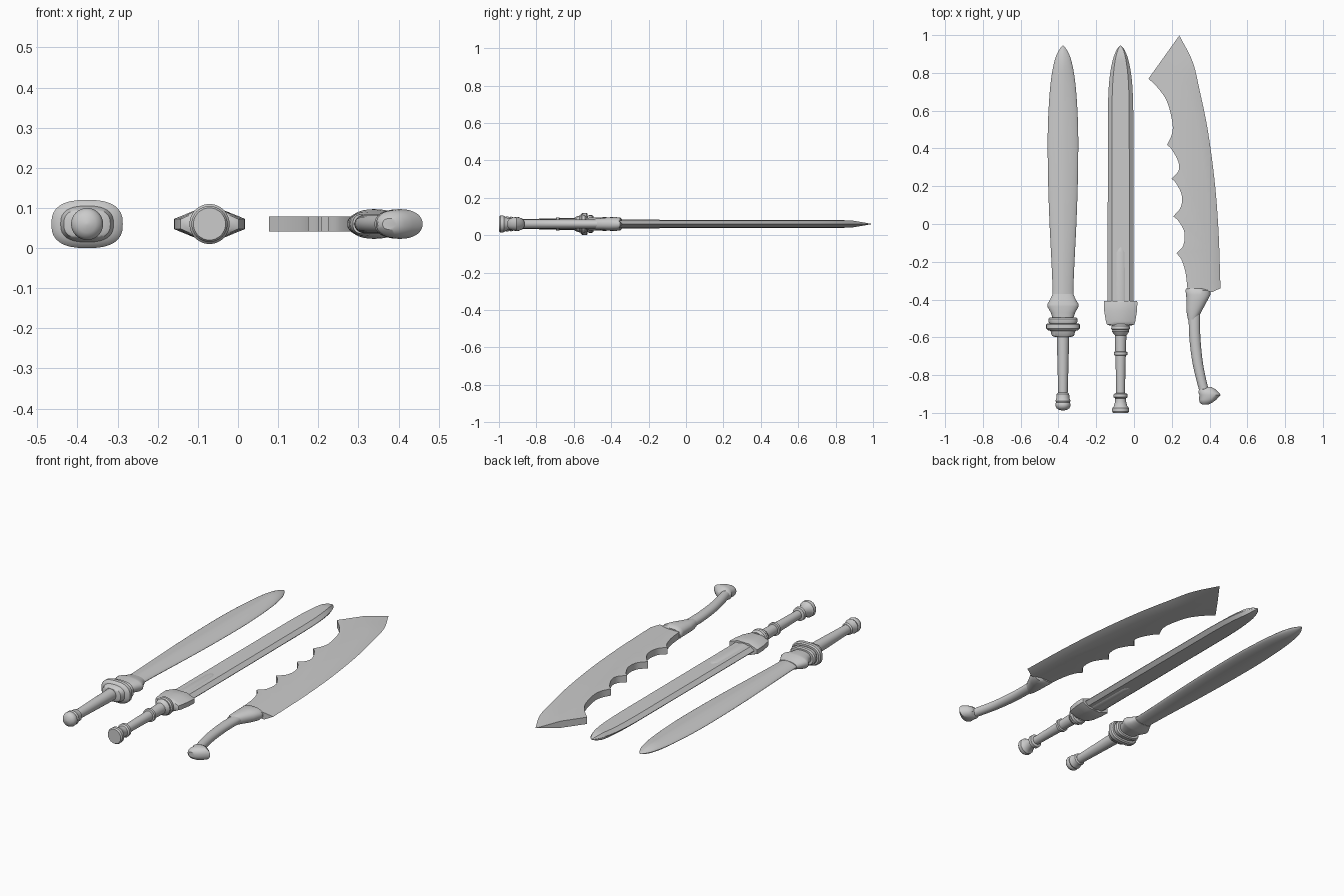
import bpy, bmesh, math
from mathutils import Vector

if "Cube" in bpy.data.objects:
    bpy.data.objects.remove(bpy.data.objects["Cube"])

ZC = 0.06  # all three swords lie flat around this height


def finish(name, bm, angle=35):
    bmesh.ops.recalc_face_normals(bm, faces=bm.faces)
    me = bpy.data.meshes.new(name)
    bm.to_mesh(me)
    bm.free()
    ob = bpy.data.objects.new(name, me)
    bpy.context.collection.objects.link(ob)
    bpy.ops.object.select_all(action='DESELECT')
    ob.select_set(True)
    bpy.context.view_layer.objects.active = ob
    bpy.ops.object.shade_smooth_by_angle(angle=math.radians(angle))
    return ob


def oval(n=2.0, count=32):
    """Unit superellipse: n=2 round, lower is lens-like, higher is boxy."""
    pts = []
    for i in range(count):
        a = 2 * math.pi * i / count
        c, s = math.cos(a), math.sin(a)
        pts.append((math.copysign(abs(c) ** (2 / n), c), math.copysign(abs(s) ** (2 / n), s)))
    return pts


def hexa(flat, edge):
    return [(1, edge), (flat, 1), (-flat, 1), (-1, edge),
            (-1, -edge), (-flat, -1), (flat, -1), (1, -edge)]


def loft(name, rows, section, angle=35):
    """Skin sections along y; each row is (y, centre x, half width, half height)."""
    bm = bmesh.new()
    rings = [[bm.verts.new((cx + w * px, y, ZC + h * pz)) for px, pz in section]
             for y, cx, w, h in rows]
    k = len(section)
    for a, b in zip(rings, rings[1:]):
        for i in range(k):
            bm.faces.new((a[i], a[(i + 1) % k], b[(i + 1) % k], b[i]))
    bm.faces.new(rings[0])
    bm.faces.new(rings[-1])
    return finish(name, bm, angle)


def turned(name, x, rows):
    return loft(name, [(y, x, r, r) for y, r in rows], oval())


def flat_rows(x, rows):
    return [(y, x, w, h) for y, w, h in rows]


def spline(pts, steps=6):
    """Catmull-Rom through 2D points."""
    p = [Vector(q) for q in pts]
    p = [2 * p[0] - p[1]] + p + [2 * p[-1] - p[-2]]
    out = []
    for i in range(1, len(p) - 2):
        a, b, c, d = p[i - 1:i + 3]
        for s in range(steps):
            t = s / steps
            out.append(0.5 * (2 * b + (c - a) * t + (2 * a - 5 * b + 4 * c - d) * t * t
                              + (3 * b - a - 3 * c + d) * t ** 3))
    return out + [p[-2]]


# ---- Left sword: leaf blade, oval guard ----
X1 = -0.376
leaf = spline([(-.43, .058), (-.35, .055), (-.2, .061), (0, .071), (.2, .078), (.4, .081),
               (.55, .079), (.7, .070), (.8, .058), (.88, .040), (.925, .018), (.945, .002)], 3)
loft("leaf_blade", [(y, X1, w, min(.021, w * .4 + .001)) for y, w in leaf], oval(1.6))
loft("leaf_blade_collar", flat_rows(X1, [(-.37, .054, .022), (-.40, .068, .029), (-.425, .083, .036),
     (-.437, .083, .037), (-.47, .064, .034), (-.50, .055, .033)]), oval(2.3))
loft("leaf_upper_guard", flat_rows(X1, [(-.495, .070, .042), (-.502, .077, .047), (-.518, .077, .047),
     (-.53, .068, .042)]), oval(2.6))
loft("leaf_guard", flat_rows(X1, [(-.526, .083, .054), (-.533, .089, .06), (-.552, .089, .06),
     (-.562, .080, .052), (-.566, .066, .045), (-.592, .058, .038), (-.597, .045, .034)]), oval(2.6))
turned("leaf_grip", X1, [(-.59, .033), (-.75, .029), (-.90, .025)])
turned("leaf_pommel", X1, [(-.893, .027), (-.90, .033), (-.92, .034), (-.937, .040), (-.945, .036),
       (-.95, .039), (-.962, .040), (-.975, .034), (-.983, .022), (-.988, .004)])

# ---- Middle sword: straight blade with short rib, block guard ----
X2 = -0.071
tip = spline([(.62, .067), (.72, .063), (.8, .055), (.87, .041), (.92, .022), (.945, .002)], 4)
straight = [(-.43, .068), (.1, .068)] + [tuple(p) for p in tip]
loft("straight_blade", [(y, X2, w, min(.0195, w * .5)) for y, w in straight], hexa(.68, .06), 25)
loft("straight_blade_rib", flat_rows(X2, [(-.42, .040, .025), (-.15, .036, .024), (-.13, .024, .021),
     (-.115, .004, .018)]), oval())
loft("straight_guard", flat_rows(X2, [(-.408, .086, .031), (-.413, .089, .033), (-.46, .087, .034),
     (-.515, .078, .034), (-.532, .072, .031), (-.537, .058, .027)]), hexa(.42, .38), 40)
turned("straight_grip_collar", X2, [(-.53, .038), (-.54, .048), (-.555, .050), (-.562, .044),
       (-.57, .045), (-.583, .036), (-.59, .030)])
turned("straight_grip", X2, [(-.58, .031), (-.75, .026), (-.91, .023)])
turned("straight_grip_ring", X2, [(-.675, .028), (-.678, .036), (-.693, .036), (-.696, .028)])
turned("straight_pommel", X2, [(-.895, .025), (-.90, .036), (-.917, .037), (-.923, .029), (-.94, .029),
       (-.965, .036), (-.974, .044), (-.992, .045), (-1.0, .040)])

# ---- Right sword: curved cleaver with scalloped back ----
scallops = [
    [(.283, -.345), (.273, -.26), (.252, -.19), (.225, -.155)],
    [(.225, -.155), (.260, -.115), (.267, -.045), (.236, .015), (.208, .04)],
    [(.208, .04), (.248, .09), (.252, .155), (.223, .215), (.199, .24)],
    [(.199, .24), (.234, .278), (.236, .325), (.203, .39), (.175, .42)],
    [(.175, .42), (.199, .47), (.204, .53), (.178, .64), (.135, .71), (.077, .77)]]
back = []
for seg in scallops:
    back += spline(seg, 5)[:-1]
back.append(Vector(scallops[-1][-1]))
edge = spline([(.458, -.34), (.447, -.03), (.426, .235), (.39, .5), (.347, .71), (.31, .86), (.24, .998)])
bevel = spline([(.415, -.36), (.402, -.03), (.38, .235), (.338, .5), (.288, .71), (.238, .81), (.16, .886)])

bm = bmesh.new()
T = 0.019
vb, vr = {}, {}
for s in (1, -1):
    vb[s] = [bm.verts.new((p.x, p.y, ZC + s * T)) for p in back]
    vr[s] = [bm.verts.new((p.x, p.y, ZC + s * T)) for p in bevel]
ve = [bm.verts.new((p.x, p.y, ZC)) for p in edge]
for s in (1, -1):
    bm.faces.new(vb[s] + vr[s][::-1])  # broad side
    for i in range(len(ve) - 1):       # cutting bevel
        bm.faces.new((vr[s][i], vr[s][i + 1], ve[i + 1], ve[i]))
for i in range(len(back) - 1):         # thick scalloped back
    bm.faces.new((vb[1][i], vb[1][i + 1], vb[-1][i + 1], vb[-1][i]))
for i in (0, -1):                      # heel and end
    bm.faces.new((vb[1][i], vr[1][i], ve[i], vr[-1][i], vb[-1][i]))
finish("cleaver_blade", bm)

loft("cleaver_collar", [(-.342, .325, .048, .026), (-.352, .338, .066, .034), (-.375, .340, .064, .037),
     (-.41, .332, .054, .036), (-.445, .322, .045, .032), (-.48, .314, .034, .029),
     (-.505, .308, .022, .024)], oval(2.2))
grip = spline([(.32, -.45), (.321, -.58), (.332, -.70), (.348, -.79), (.375, -.90)], 4)
loft("cleaver_grip", [(p.y, p.x, .031 - .006 * i / len(grip), .024) for i, p in enumerate(grip)], oval())
loft("cleaver_pommel", [(-.863, .400, .010, .012), (-.875, .388, .043, .028), (-.892, .394, .054, .036),
     (-.905, .403, .057, .037), (-.93, .390, .046, .034), (-.945, .382, .034, .027),
     (-.955, .378, .018, .014)], oval(2.2))
